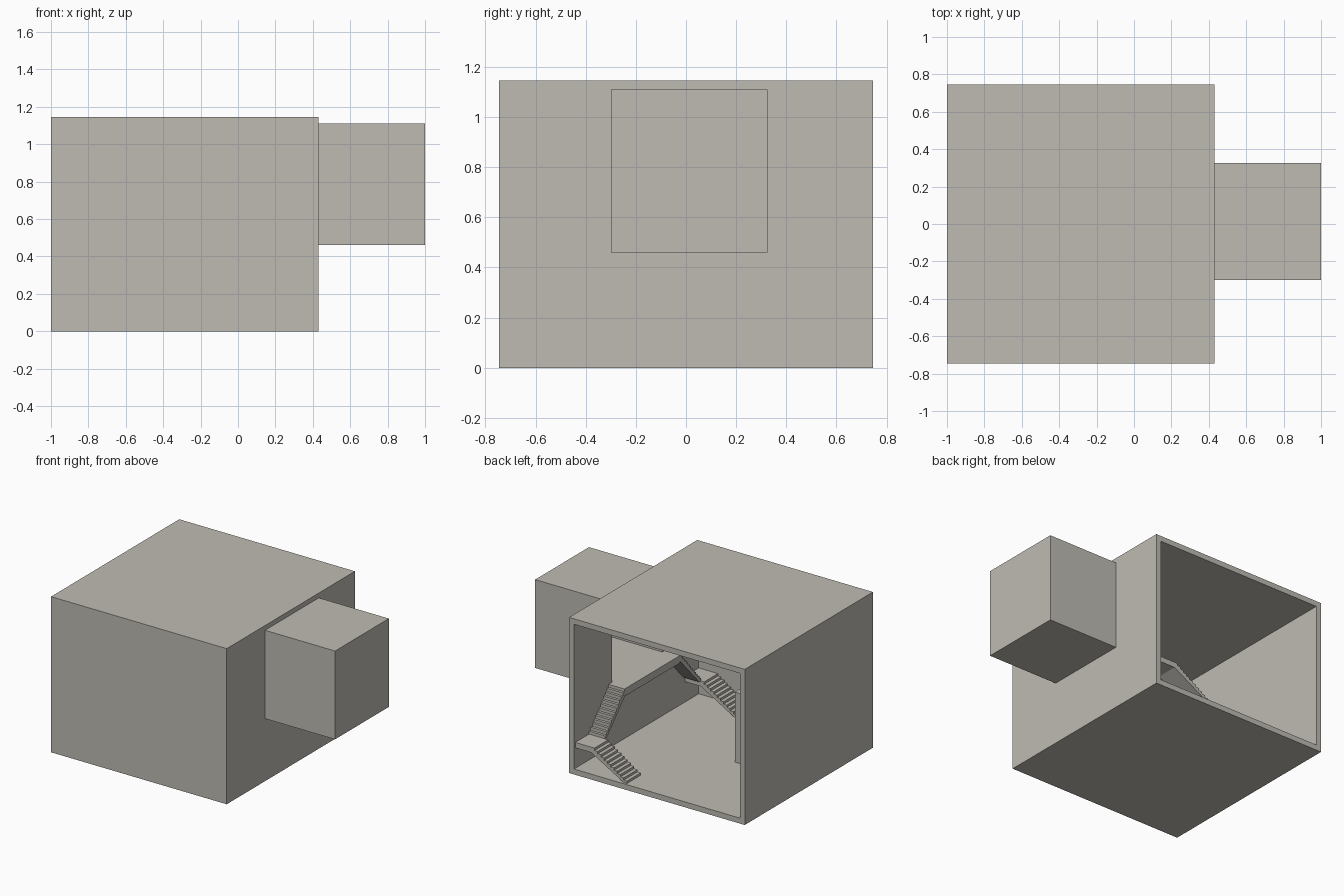
import bpy
import bmesh
from mathutils import Vector

old = bpy.data.objects.get("Cube")
if old:
    bpy.data.objects.remove(old, do_unlink=True)

stone = bpy.data.materials.new("warm_grey")
stone.use_nodes = True
stone.diffuse_color = (0.52, 0.50, 0.45, 1)
stone.node_tree.nodes["Principled BSDF"].inputs["Base Color"].default_value = (0.52, 0.50, 0.45, 1)

MID = 0.0125               # symmetry line of the stairs and side room
WALL = 0.04
INNER_X = 0.39             # inner face of the wall beside the stairs
STAIR_X = 0.26             # free edge of landings and gallery
LANDING_Z, GALLERY_Z = 0.23, 0.51


def finish(name, bm):
    bmesh.ops.recalc_face_normals(bm, faces=bm.faces)
    mesh = bpy.data.meshes.new(name)
    bm.to_mesh(mesh)
    bm.free()
    mesh.materials.append(stone)
    obj = bpy.data.objects.new(name, mesh)
    bpy.context.collection.objects.link(obj)
    return obj


def box(name, low, high):
    bm = bmesh.new()
    bmesh.ops.create_cube(bm, size=1)
    low, high = Vector(low), Vector(high)
    for v in bm.verts:
        v.co = (low + high) / 2 + v.co * (high - low)
    return finish(name, bm)


def combine(target, tool, operation):
    mod = target.modifiers.new(operation.lower(), 'BOOLEAN')
    mod.operation, mod.solver, mod.object = operation, 'EXACT', tool
    bpy.context.view_layer.objects.active = target
    bpy.ops.object.modifier_apply(modifier=mod.name)
    bpy.data.objects.remove(tool, do_unlink=True)


def flight(name, bottom, top, across, steps):
    """Stepped profile with a sloping underside, extruded across its width."""
    bottom, top, across = Vector(bottom), Vector(top), Vector(across)
    rise = Vector((0, 0, (top.z - bottom.z) / steps))
    run = (top - bottom) / steps - rise
    points, p = [bottom], bottom.copy()
    for _ in range(steps):
        points.append(p + rise)
        p = p + rise + run
        points.append(p)
    points += [top - Vector((0, 0, WALL)), bottom + run]
    bm = bmesh.new()
    face = bm.faces.new([bm.verts.new(q) for q in points])
    extruded = bmesh.ops.extrude_face_region(bm, geom=[face])
    bmesh.ops.translate(bm, vec=across,
                        verts=[g for g in extruded["geom"] if isinstance(g, bmesh.types.BMVert)])
    return finish(name, bm)


# Hollow hall, open at the back, joined to a raised side room
shell = box("hall_shell", (-1, -0.745, 0), (0.43, 0.745, 1.145))
combine(shell, box("side_room", (0.41, -0.30, 0.46), (1, 0.325, 1.11)), 'UNION')
combine(shell, box("hall_space", (-0.96, -0.705, WALL), (INNER_X, 0.9, 1.105)), 'DIFFERENCE')
combine(shell, box("room_space", (0.3, -0.28, GALLERY_Z), (0.97, 0.305, 1.085)), 'DIFFERENCE')

# Gallery slab in front of the side room
box("gallery", (STAIR_X, -0.30, 0.455), (INNER_X, 0.325, GALLERY_Z))

# Two mirrored stairs, each with a landing in the corner
for side, label in ((1, "back"), (-1, "front")):
    near, far, top = (MID + side * d for d in (0.557, 0.7175, 0.3125))
    box(label + "_landing", (STAIR_X, min(near, far), LANDING_Z - WALL),
        (INNER_X, max(near, far), LANDING_Z))
    flight(label + "_lower_flight", (-0.03, near, WALL), (STAIR_X, near, LANDING_Z),
           (0, far - near, 0), 11)
    flight(label + "_upper_flight", (STAIR_X, near, LANDING_Z), (STAIR_X, top, GALLERY_Z),
           (INNER_X - STAIR_X, 0, 0), 13)

# Low partition opposite the gallery
box("partition", (-0.96, -0.015, WALL), (-0.425, 0.04, 0.555))
